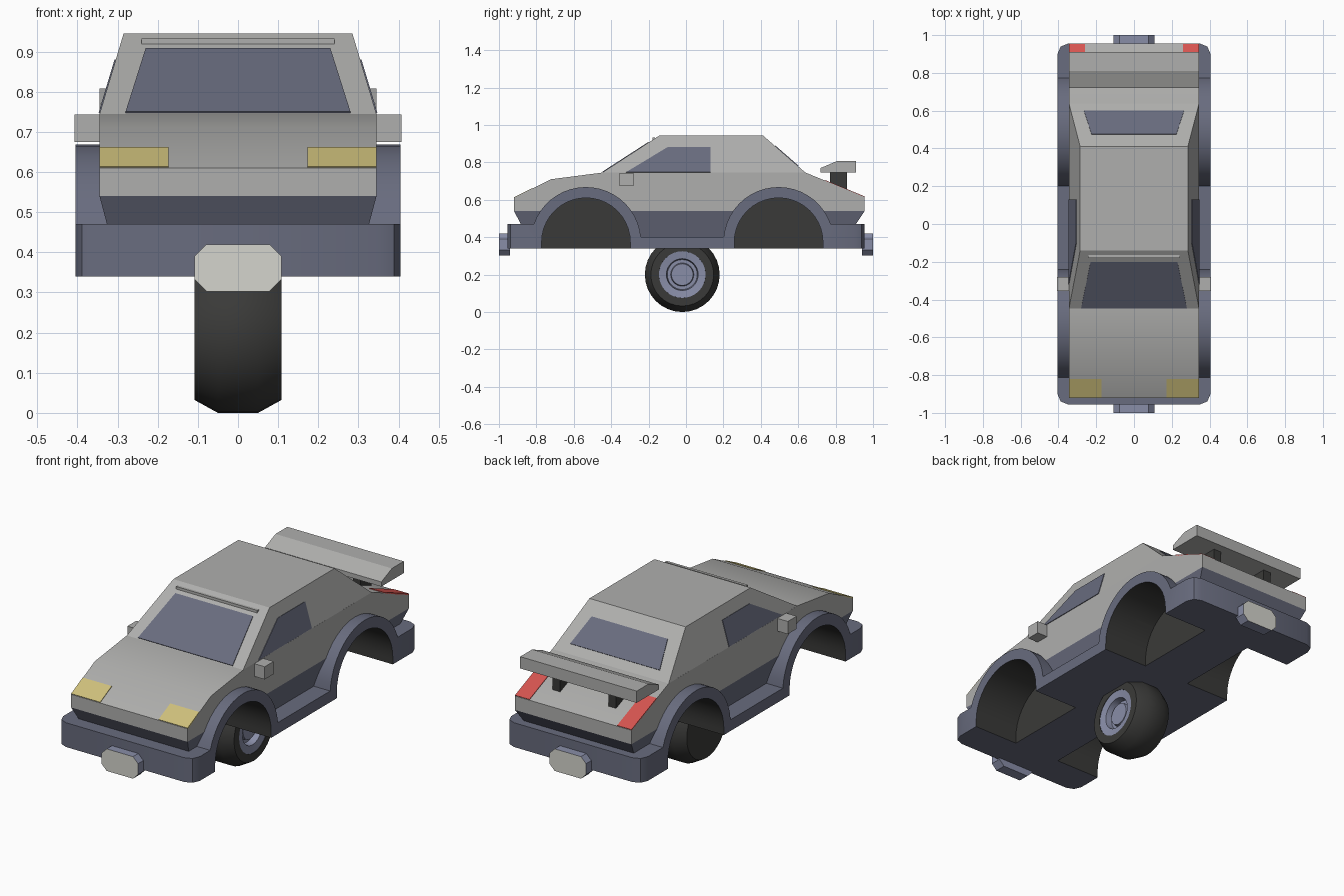
import bpy, bmesh, math
from mathutils import Vector

old = bpy.data.objects.get("Cube")
if old:
    bpy.data.objects.remove(old)


def material(name, r, g, b):
    m = bpy.data.materials.new(name)
    m.use_nodes = True
    m.diffuse_color = (r, g, b, 1)
    m.node_tree.nodes["Principled BSDF"].inputs["Base Color"].default_value = (r, g, b, 1)
    return m


GREY = material("body grey", .43, .43, .42)
BLUE = material("trim slate", .14, .15, .21)
DARK = material("rubber black", .042, .042, .04)
RIM = material("rim lavender", .25, .27, .39)
PALE = material("plate white", .66, .66, .61)
YELLOW = material("headlight yellow", .62, .53, .2)
RED = material("tail light red", .68, .09, .08)


def finish(name, bm, *mats, smooth=False):
    bmesh.ops.recalc_face_normals(bm, faces=bm.faces)
    me = bpy.data.meshes.new(name)
    bm.to_mesh(me)
    bm.free()
    for m in mats:
        me.materials.append(m)
    ob = bpy.data.objects.new(name, me)
    bpy.context.collection.objects.link(ob)
    bpy.ops.object.select_all(action='DESELECT')
    ob.select_set(True)
    bpy.context.view_layer.objects.active = ob
    if smooth:
        bpy.ops.object.shade_smooth_by_angle(angle=math.radians(30))
    return ob


def loft(bm, a, b):
    """Solid between two matching loops of points."""
    va, vb = [bm.verts.new(p) for p in a], [bm.verts.new(p) for p in b]
    n = len(va)
    bm.faces.new(va)
    bm.faces.new(vb[::-1])
    for i in range(n):
        j = (i + 1) % n
        bm.faces.new((va[i], vb[i], vb[j], va[j]))


def prism(bm, yz, x0, x1):
    loft(bm, [(x0, y, z) for y, z in yz], [(x1, y, z) for y, z in yz])


def rect(w, y0, y1, z):
    return [(-w, y0, z), (w, y0, z), (w, y1, z), (-w, y1, z)]


def box(name, mat, x0, x1, y0, y1, z0, z1):
    bm = bmesh.new()
    prism(bm, [(y0, z0), (y1, z0), (y1, z1), (y0, z1)], x0, x1)
    return finish(name, bm, mat)


def plate(name, mat, pts, out):
    """Thin panel lying on a face, raised slightly toward 'out'."""
    pts = [Vector(p) for p in pts]
    n = (pts[1] - pts[0]).cross(pts[2] - pts[0]).normalized()
    if n.dot(Vector(out)) < 0:
        n = -n
    bm = bmesh.new()
    loft(bm, [p + n * .003 for p in pts], [p - n * .004 for p in pts])
    return finish(name, bm, mat)


def arc(cy, r, a0, a1, steps=20):
    return [(cy + r * math.cos(a0 + (a1 - a0) * i / steps),
             ARCH_Z + r * math.sin(a0 + (a1 - a0) * i / steps)) for i in range(steps + 1)]


ARCH_Z, FRONT_Y, REAR_Y = .373, -.535, .495
FLARE, WELL = .295, .237
SIDES = (("left", 1), ("right", -1))

# wheel wells cutter
bm = bmesh.new()
for cy in (FRONT_Y, REAR_Y):
    shape = arc(cy, WELL, 0, math.pi) + [(cy - WELL, .3), (cy + WELL, .3)]
    for _, s in SIDES:
        prism(bm, shape, s * .14, s * .5)
cutter = finish("wheel_well_cutter", bm, DARK)
cutter.hide_render = True
cutter.hide_viewport = False


def cut_wells(ob):
    ob.data.materials.append(DARK)
    mod = ob.modifiers.new("wells", 'BOOLEAN')
    mod.operation, mod.solver = 'DIFFERENCE', 'EXACT'
    mod.material_mode = 'TRANSFER'
    mod.object = cutter
    bpy.ops.object.select_all(action='DESELECT')
    ob.select_set(True)
    bpy.context.view_layer.objects.active = ob
    bpy.ops.object.modifier_apply(modifier=mod.name)
    bpy.ops.object.shade_smooth_by_angle(angle=math.radians(30))


# chassis: bumpers, sills and flared arches in one side profile
low, high = math.asin((.40 - ARCH_Z) / FLARE), math.asin((.47 - ARCH_Z) / FLARE)
profile = [(-.955, .34), (-.955, .47)]
profile += arc(FRONT_Y, FLARE, math.pi - high, low)
profile += arc(REAR_Y, FLARE, math.pi - low, high)
profile += [(.955, .47), (.955, .34)]
bm = bmesh.new()
prism(bm, profile, -.405, .405)
corners = [e for e in bm.edges if all(abs(v.co.y) > .95 for v in e.verts)
           and abs(e.verts[0].co.z - e.verts[1].co.z) > .1]
bmesh.ops.bevel(bm, geom=corners, offset=.055, segments=2, profile=.5, affect='EDGES')
cut_wells(finish("chassis", bm, BLUE))

# tapered skirt under the body
bm = bmesh.new()
loft(bm, rect(.345, -.92, .955, .54), rect(.305, -.84, .855, .39))
cut_wells(finish("body_skirt", bm, BLUE))

# lower body with hood and rear deck
bm = bmesh.new()
prism(bm, [(-.92, .54), (-.92, .61), (-.72, .71), (-.45, .745),
           (.64, .745), (.955, .615), (.955, .54)], -.345, .345)
cut_wells(finish("lower_body", bm, GREY))

# cabin
bm = bmesh.new()
loft(bm, rect(.345, -.45, .64, .744), rect(.285, -.14, .41, .945))
finish("cabin", bm, GREY)


def shield(y, w, y0, y1):
    z = .745 + .2 * (y - y0) / (y1 - y0)
    return [(-w, y, z), (w, y, z)]


plate("windshield", BLUE,
      shield(-.445, .28, -.45, -.14) + shield(-.2, .23, -.45, -.14)[::-1], (0, -1, 1))
plate("rear_window", BLUE,
      shield(.6, .265, .64, .41) + shield(.475, .225, .64, .41)[::-1], (0, 1, 1))
box("roof_strip", GREY, -.24, .24, -.18, -.165, .915, .933)

for side, s in SIDES:
    # side glass
    glass = [(-.32, .747), (-.10, .88), (.13, .88), (.13, .747)]
    plate(side + "_window", BLUE,
          [(s * (.345 - .3 * (z - .745)), y, z) for y, z in glass], (s, 0, 0))
    # lights follow the slope of the hood and deck
    plate(side + "_headlight", YELLOW,
          [(s * x, y, .61 + .5 * (y + .92)) for x, y in
           ((.173, -.918), (.345, -.918), (.345, -.82), (.173, -.82))], (0, 0, 1))
    plate(side + "_tail_light", RED,
          [(s * x, y, .615 + .413 * (.955 - y)) for x, y in
           ((.26, .953), (.345, .953), (.345, .74), (.26, .74))], (0, 0, 1))
    box(side + "_mirror", GREY, s * .32, s * .407, -.355, -.28, .675, .743)
    box(side + "_spoiler_support", DARK, s * .143, s * .188, .77, .86, .63, .75)

# spoiler
bm = bmesh.new()
prism(bm, [(.72, .745), (.72, .77), (.81, .808), (.91, .808), (.91, .745)], -.345, .345)
finish("spoiler", bm, GREY)

# octagonal end plugs with pale faces
for name, s in (("front_plug", -1), ("rear_plug", 1)):
    w, lo, hi, c = .108, .302, .42, .03
    ring = [(-w, lo + c), (-w + c, lo), (w - c, lo), (w, lo + c),
            (w, hi - c), (w - c, hi), (-w + c, hi), (-w, hi - c)]
    bm = bmesh.new()
    loft(bm, [(x, s * .94, z) for x, z in ring], [(x, s, z) for x, z in ring])
    for f in bm.faces:
        if abs(f.calc_center_median().y) > .99:
            f.material_index = 1
    finish(name, bm, RIM, PALE)


def lathe(name, mat, prof, steps=32):
    """Spin an (x, radius) profile about the axle."""
    bm = bmesh.new()
    vs = [bm.verts.new((x, -.02, .2 + r)) for x, r in prof]
    es = [bm.edges.new(p) for p in zip(vs, vs[1:])]
    bmesh.ops.spin(bm, geom=vs + es, cent=(0, -.02, .2), axis=(1, 0, 0),
                   angle=2 * math.pi, steps=steps, use_duplicate=False)
    bmesh.ops.remove_doubles(bm, verts=bm.verts, dist=.0005)
    return finish(name, bm, mat, smooth=True)


# single wheel beneath the floor
lathe("tyre", DARK, [(-.108, 0), (-.108, .168), (-.05, .2), (.05, .2),
                     (.108, .168), (.108, .125), (.05, .12), (.05, 0)])
lathe("rim", RIM, [(.055, 0.125), (.106, .125), (.1, .085), (.065, .08),
                   (.065, .062), (.085, .058), (.085, 0)])
